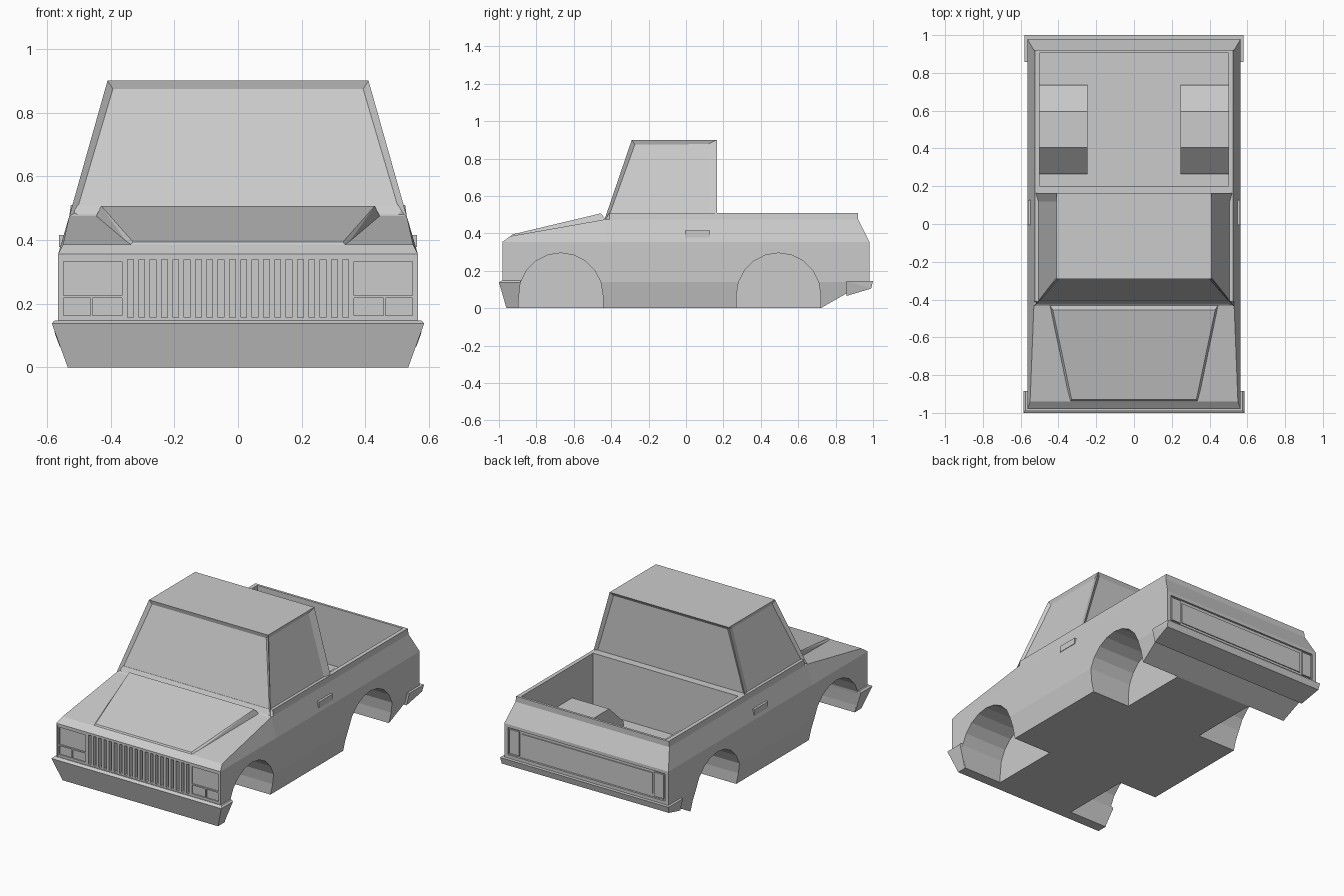
import bpy, bmesh, math
from mathutils import Vector

if "Cube" in bpy.data.objects:
    bpy.data.objects.remove(bpy.data.objects["Cube"])

paint = bpy.data.materials.new("plain grey")
paint.use_nodes = True
paint.diffuse_color = (0.6, 0.6, 0.6, 1)
paint.node_tree.nodes["Principled BSDF"].inputs["Base Color"].default_value = (0.6, 0.6, 0.6, 1)


def finish(name, bm):
    bmesh.ops.recalc_face_normals(bm, faces=bm.faces)
    mesh = bpy.data.meshes.new(name)
    bm.to_mesh(mesh)
    bm.free()
    mesh.materials.append(paint)
    obj = bpy.data.objects.new(name, mesh)
    bpy.context.collection.objects.link(obj)
    return obj


def hull_bm(points, mirror=True):
    """Convex solid around the points, mirrored in x by default."""
    bm = bmesh.new()
    pts = list(points)
    if mirror:
        pts += [(-x, y, z) for x, y, z in points]
    verts = [bm.verts.new(p) for p in pts]
    bmesh.ops.convex_hull(bm, input=verts)
    bmesh.ops.dissolve_limit(bm, angle_limit=0.02, verts=bm.verts, edges=bm.edges)
    return bm


def hull(name, points, mirror=True):
    return finish(name, hull_bm(points, mirror))


def prism(name, profile, x0, x1):
    return hull(name, [(x, y, z) for x in (x0, x1) for y, z in profile], False)


def boxes(name, ranges):
    """Several separate boxes (x0, x1, y0, y1, z0, z1) in one mesh."""
    bm = bmesh.new()
    for x0, x1, y0, y1, z0, z1 in ranges:
        vs = bmesh.ops.create_cube(bm, size=1)["verts"]
        for v in vs:
            v.co = Vector((x1 if v.co.x > 0 else x0,
                           y1 if v.co.y > 0 else y0,
                           z1 if v.co.z > 0 else z0))
    return finish(name, bm)


def cut(obj, cutter):
    mod = obj.modifiers.new("cut", "BOOLEAN")
    mod.operation = "DIFFERENCE"
    mod.solver = "EXACT"
    mod.object = cutter
    bpy.context.view_layer.objects.active = obj
    bpy.ops.object.modifier_apply(modifier=mod.name)


def both(ranges):
    return ranges + [(-b, -a, *rest) for a, b, *rest in ranges]


# Body shell: half sections from sill to deck, lofted front to back
def section(y, shoulder, deck_x, deck_z):
    return [(.535, y, 0), (.565, y, .14), (.565, y, .355), (.53, y, shoulder), (deck_x, y, deck_z)]


sections = [
    [(.535, -.96, 0), (.565, -.98, .14), (.565, -.98, .355), (.55, -.94, .385), (.5, -.94, .385)],
    section(-.43, .475, .5, .475),
    section(-.41, .475, .525, .51),
    section(.72, .475, .525, .51),
    [(.55, .86, .08), (.565, .98, .14), (.565, .98, .355), (.53, .92, .475), (.525, .92, .51)],
]
bm = bmesh.new()
rings = []
for half in sections:
    right = [bm.verts.new((-x, y, z)) for x, y, z in half]
    left = [bm.verts.new(p) for p in half]
    rings.append(left + right[::-1])
for a, b in zip(rings, rings[1:]):
    n = len(a)
    for i in range(n):
        bm.faces.new((a[i], a[(i + 1) % n], b[(i + 1) % n], b[i]))
for ring in (rings[0], rings[-1]):
    n = len(ring)
    for i in range(n // 2 - 1):
        bm.faces.new((ring[i], ring[i + 1], ring[n - 2 - i], ring[n - 1 - i]))
body = finish("body", bm)

# Open cargo bed
cutters = [boxes("bed_cutter", [(-.5, .5, .2, .905, .15, .7)])]
cut(body, cutters[-1])

# Front fascia: shallow surround, then light panels and grille slots
cutters.append(boxes("fascia_cutter", [(-.555, .555, -1.05, -.976, .148, .346)]))
cut(body, cutters[-1])
lights = both([(.365, .548, -1.05, -.969, .225, .332),
               (.365, .457, -1.05, -.969, .163, .217),
               (.464, .548, -1.05, -.969, .163, .217)])
slots = [(x - .009, x + .009, -1.05, -.95, .157, .338)
         for x in (-.338 + i * .0356 for i in range(20))]
cutters.append(boxes("grille_cutter", lights + slots))
cut(body, cutters[-1])

# Tail panel recess
cutters.append(boxes("tail_cutter", [(-.54, .54, .968, 1.05, .165, .335)]))
cut(body, cutters[-1])
boxes("tail_lights", both([(.465, .53, .96, .977, .175, .325)]))
boxes("tailgate_panel", [(-.45, .45, .96, .974, .185, .315)])

# Wheel arches and the boxes covering the rear pair inside the bed
for side, s in (("left", 1), ("right", -1)):
    hump = prism(side + "_wheel_box",
                 [(.265, .14), (.265, .18), (.405, .31), (.595, .31), (.735, .18), (.735, .14)],
                 s * .245, s * .51)
    for cy in (-.67, .495):
        arc = [(cy + .225 * math.cos(math.pi * i / 10), .07 + .225 * math.sin(math.pi * i / 10))
               for i in range(11)]
        arch = prism("arch_cutter", arc + [(cy - .225, -.1), (cy + .225, -.1)], s * .27, s * .8)
        cutters.append(arch)
        cut(body, arch)
        if cy > 0:
            cut(hump, arch)

# Raised hood panel
hull("hood", [(.34, -.94, .38), (.33, -.93, .394), (.43, -.455, .507),
              (.445, -.43, .475), (.445, -.43, .44)])

# Cab with recessed windows on four sides
bm = hull_bm([(.53, -.435, .475), (.53, .165, .475), (.41, -.29, .9), (.41, .165, .9)])
bmesh.ops.recalc_face_normals(bm, faces=bm.faces)
panes = [f for f in bm.faces if abs(f.normal.z) < .7]
bmesh.ops.inset_individual(bm, faces=panes, thickness=.028, depth=-.014)
for f in panes:
    if abs(f.normal.x) > .7:
        for v in f.verts:
            if v.co.y > 0:
                v.co.y = .12
            if v.co.z < .6:
                v.co.z += .004
        # match the thicker pillar at the rear of the door glass
bm.normal_update()
finish("cab", bm)

# Bumpers
hull("front_bumper", [(.585, -1, .138), (.535, -.96, 0), (.535, -.9, 0), (.585, -.885, .138),
                      (.575, -.985, .147), (.575, -.885, .147)])
hull("rear_bumper", [(.58, 1, .145), (.575, .99, .105), (.56, .857, .065), (.58, .857, .145)])

# Door handles
boxes("door_handles", both([(.53, .562, -.005, .128, .377, .415)]))

for c in cutters:
    bpy.data.objects.remove(c)
